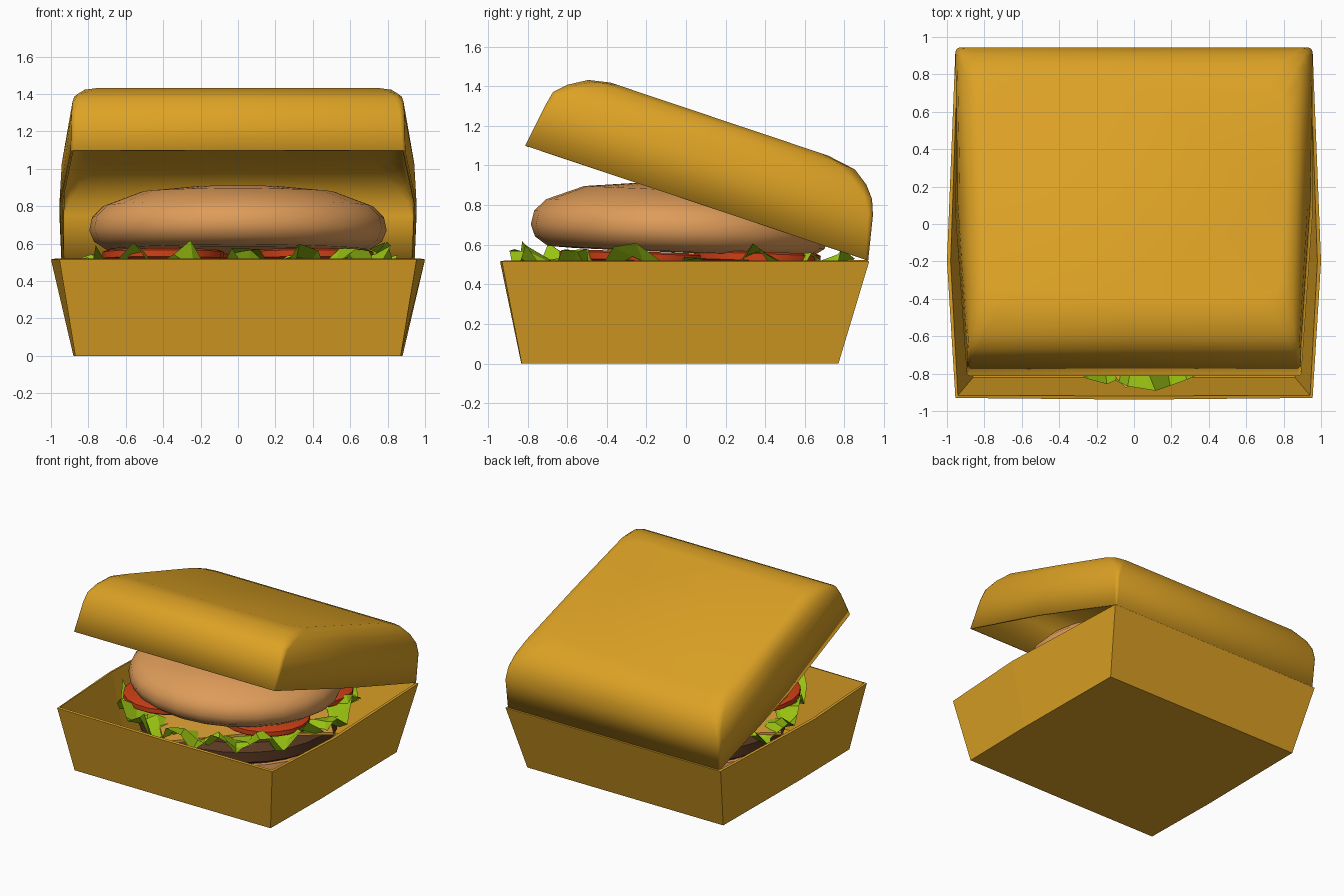
import bpy, bmesh, math, random
from mathutils import Matrix, Vector

if "Cube" in bpy.data.objects:
    bpy.data.objects.remove(bpy.data.objects["Cube"])
random.seed(4)


def mat(name, rgb):
    m = bpy.data.materials.new(name)
    m.diffuse_color = (*rgb, 1)
    m.use_nodes = True
    m.node_tree.nodes["Principled BSDF"].inputs["Base Color"].default_value = m.diffuse_color
    return m


CARD = mat("golden card", (0.72, 0.36, 0.018))
BUN = mat("bun tan", (0.73, 0.33, 0.10))
TOMATO = mat("tomato red", (0.62, 0.05, 0.008))
LETTUCE = mat("lettuce green", (0.32, 0.54, 0.006))
CHEESE = mat("cheese yellow", (0.78, 0.38, 0.04))
PATTY = mat("patty brown", (0.10, 0.04, 0.015))


def loft(name, rings, material, cap_start=False, cap_end=False, smooth=None):
    """Skin closed rings of points, with optional end caps."""
    bm = bmesh.new()
    vr = [[bm.verts.new(p) for p in r] for r in rings]
    n = len(vr[0])
    for a, b in zip(vr, vr[1:]):
        for i in range(n):
            j = (i + 1) % n
            bm.faces.new((a[i], a[j], b[j], b[i]))
    if cap_start:
        bm.faces.new(vr[0][::-1])
    if cap_end:
        bm.faces.new(vr[-1])
    me = bpy.data.meshes.new(name)
    bm.to_mesh(me)
    bm.free()
    me.materials.append(material)
    ob = bpy.data.objects.new(name, me)
    bpy.context.collection.objects.link(ob)
    if smooth:
        bpy.ops.object.select_all(action='DESELECT')
        ob.select_set(True)
        bpy.context.view_layer.objects.active = ob
        bpy.ops.object.shade_smooth_by_angle(angle=math.radians(smooth))
    return ob


def solidify(ob, t):
    s = ob.modifiers.new("card thickness", 'SOLIDIFY')
    s.thickness, s.offset = t, -1


def lathe(name, profile, material, segs=28, sy=1.0, smooth=40):
    rings = [[(r * math.cos(2 * math.pi * i / segs), sy * r * math.sin(2 * math.pi * i / segs), z)
              for i in range(segs)] for r, z in profile]
    return loft(name, rings, material, True, True, smooth)


# Box base: flared tray with slightly bowed sides
def tray_ring(x, y0, y1, bow, z):
    return [(-x, y0, z), (0, y0 - bow * 0.2, z), (x, y0, z), (x + bow, -0.2, z),
            (x, y1, z), (0, y1, z), (-x, y1, z), (-x - bow, -0.2, z)]


base = loft("box_base", [tray_ring(0.87, -0.83, 0.77, 0.01, 0.0),
                         tray_ring(0.955, -0.93, 0.925, 0.045, 0.515)], CARD, cap_start=True)
solidify(base, 0.02)

# Box lid: rounded shell in a hinge frame (u runs forward, n is up from the rim)
hinge, fwd, up = Vector((0, 0.92, 0.52)), Vector((0, -0.948, 0.318)), Vector((0, 0.318, 0.948))


def lid_ring(n, u0, u1, xb, xf, bow, r):
    k = r * 0.3
    pts = [(-xf, u1 - r), (-xf + k, u1 - k), (-xf + r, u1), (0, u1),
           (xf - r, u1), (xf - k, u1 - k), (xf, u1 - r),
           ((xb + xf) / 2 + bow, (u0 + u1) / 2),
           (xb, u0 + r), (xb - k, u0 + k), (xb - r, u0), (0, u0),
           (-xb + r, u0), (-xb + k, u0 + k), (-xb, u0 + r), (-(xb + xf) / 2 - bow, (u0 + u1) / 2)]
    return [hinge + Vector((x, 0, 0)) + fwd * u + up * n for x, u in pts]


lid = loft("box_lid", [lid_ring(*a) for a in (
    (0.0, 0.0, 1.827, 0.945, 0.895, 0.035, 0.015),
    (0.225, 0.05, 1.795, 0.955, 0.89, 0.02, 0.025),
    (0.30, 0.08, 1.78, 0.945, 0.885, 0.015, 0.04),
    (0.36, 0.13, 1.72, 0.925, 0.875, 0.01, 0.07),
    (0.415, 0.21, 1.63, 0.89, 0.85, 0.005, 0.10),
    (0.438, 0.36, 1.52, 0.83, 0.80, 0.0, 0.12))], CARD, cap_end=True, smooth=45)
solidify(lid, 0.015)

# Buns and patty
lathe("bottom_bun", [(0.62, 0.025), (0.70, 0.06), (0.73, 0.16), (0.71, 0.27)], BUN, sy=0.95)
lathe("patty", [(0.68, 0.27), (0.74, 0.31), (0.74, 0.39), (0.68, 0.44)], PATTY, sy=0.95)
top = lathe("top_bun", [(0.55, -0.09), (0.70, -0.085), (0.77, -0.04), (0.795, 0.02), (0.78, 0.09),
                        (0.72, 0.15), (0.52, 0.225), (0.27, 0.25), (0.06, 0.255)],
            BUN, segs=24, sy=0.95, smooth=60)
top.location = (0, -0.03, 0.65)
top.rotation_euler = (math.radians(-2.5), 0, 0)

# Cheese slice: thin square turned corner to the front, tips drooping a little
def cheese_ring(d, z):
    pts = []
    for i in range(4):
        a, b = i * math.pi / 2 - 1.62, (i + 1) * math.pi / 2 - 1.62
        p = Vector((d * math.cos(a), d * math.sin(a), z - 0.03))
        q = Vector((d * math.cos(b), d * math.sin(b), z - 0.03))
        pts += [p, (p + q) / 2 + Vector((0, 0, 0.03))]
    return pts


loft("cheese_slice", [cheese_ring(0.88, 0.48), cheese_ring(0.88, 0.50)], CHEESE, True, True)

# Tomato slices
for i, (x, y) in enumerate(((-0.40, -0.32), (0.40, -0.22), (0.38, 0.36), (-0.38, 0.36))):
    t = lathe("tomato_slice_%d" % (i + 1), [(0.30, -0.03), (0.325, -0.015), (0.325, 0.02), (0.30, 0.03)],
              TOMATO, segs=18)
    t.location = (x, y, 0.535)
    t.rotation_euler = (math.radians(-2), 0, 0)

# Lettuce: crumpled leaf ring, ruffled highest at the front right
SEGS = 64
rings = []
for k, r in enumerate((0.50, 0.62, 0.72, 0.80, 0.87)):
    ring = []
    for i in range(SEGS):
        a = 2 * math.pi * (i + random.uniform(-0.4, 0.4)) / SEGS
        lift = 0.5 + 0.5 * math.cos(a + 0.95)
        ruffle = (k / 4) * (0.055 * (-1) ** (i // 2) + random.uniform(-0.05, 0.05))
        rr = min(r + random.uniform(-0.05, 0.035), 0.90)
        z = 0.445 + 0.025 * k / 4 + lift * 0.07 * k / 4 + ruffle
        if k >= 3 and abs(a - 4.55) < 0.12:      # gap where the cheese tip shows
            z = 0.43
        ring.append((rr * math.cos(a), rr * math.sin(a), z))
    rings.append(ring)
loft("lettuce", rings, LETTUCE)
